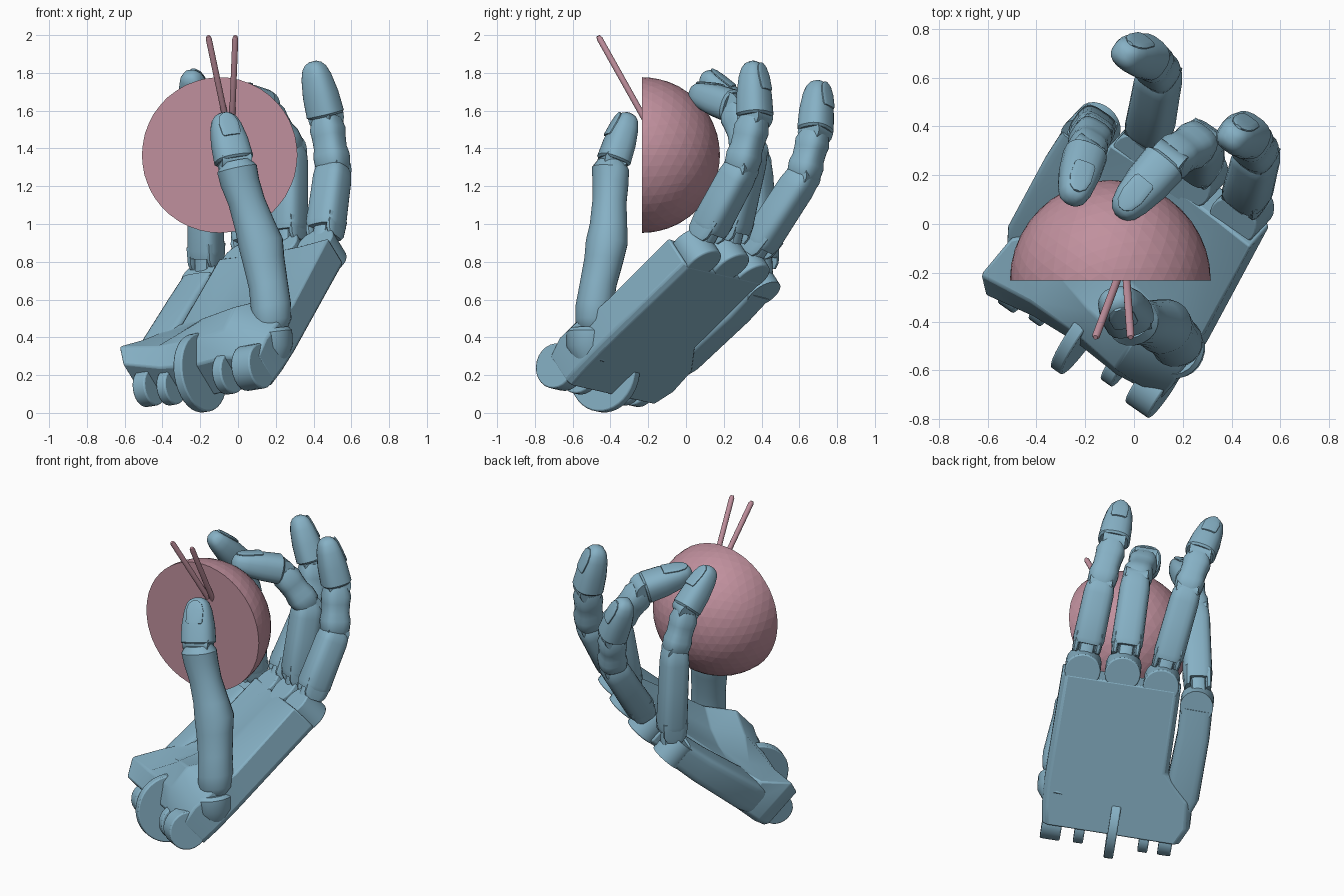
import bpy, bmesh
from math import cos, sin, pi, copysign
from mathutils import Vector as V

if "Cube" in bpy.data.objects:
    bpy.data.objects.remove(bpy.data.objects["Cube"])

def material(name, col):
    m = bpy.data.materials.new(name)
    m.diffuse_color = (*col, 1)
    m.use_nodes = True
    m.node_tree.nodes["Principled BSDF"].inputs["Base Color"].default_value = m.diffuse_color
    return m

BLUE = material("blue_plastic", (0.24, 0.44, 0.56))
PINK = material("pink_plastic", (0.53, 0.28, 0.34))

# Hand frame: U along the palm, W across to the little finger, N out of the palm
U = V((0.36, 0.67, 0.65)).normalized()
W = V((-0.82, 0.57, -0.13)).normalized()
N = U.cross(W).normalized()
K = V((0.45, 0.07, 0.88))

def P(a, b, c=0):
    return K + U * a + W * b + N * c

def finish(bm, name, mat, bevel=0, angle=0.6):
    bmesh.ops.recalc_face_normals(bm, faces=bm.faces)
    me = bpy.data.meshes.new(name)
    bm.to_mesh(me)
    bm.free()
    ob = bpy.data.objects.new(name, me)
    bpy.context.collection.objects.link(ob)
    me.materials.append(mat)
    if bevel:
        mod = ob.modifiers.new("soft_edges", 'BEVEL')
        mod.width, mod.segments = bevel, 2
    bpy.ops.object.select_all(action='DESELECT')
    bpy.context.view_layer.objects.active = ob
    ob.select_set(True)
    if angle:
        bpy.ops.object.shade_smooth_by_angle(angle=angle)
    return ob

def skin(bm, rings):
    n = len(rings[0])
    vs = [[bm.verts.new(p) for p in r] for r in rings]
    for r0, r1 in zip(vs, vs[1:]):
        for i in range(n):
            j = (i + 1) % n
            bm.faces.new((r0[i], r0[j], r1[j], r1[i]))
    bm.faces.new(vs[0])
    bm.faces.new(vs[-1])

def loft(bm, stations, side, boxy=1.0, n=20):
    """Stations are (centre, half width, half depth)."""
    ax = (stations[-1][0] - stations[0][0]).normalized()
    s = (side - ax * side.dot(ax)).normalized()
    d = ax.cross(s)
    ring = []
    for i in range(n):
        t = 2 * pi * (i + 0.5) / n
        ring.append((copysign(abs(cos(t)) ** boxy, cos(t)), copysign(abs(sin(t)) ** boxy, sin(t))))
    skin(bm, [[p + s * (w * x) + d * (h * y) for x, y in ring] for p, w, h in stations])
    return s, d

def shaped(bm, p, q, w, h, prof, side, boxy):
    return loft(bm, [(p.lerp(q, t), w * k, h * k) for t, k in prof], side, boxy)

def disc(bm, c, axis, r, half, n=24):
    side = U if abs(axis.dot(U)) < 0.8 else W
    loft(bm, [(c - axis * half, r, r), (c + axis * half, r, r)], side, 1, n)

def tip(bm, p, q, w, h, side):
    # fingertip with a nail set in its back
    prof = [(0, .88), (.04, 1), (.4, .95), (.72, .80), (.88, .64), (.96, .45), (1, .2)]
    s, d = shaped(bm, p, q, w, h, prof, side, .78)
    ax = (q - p).normalized()
    L = (q - p).length
    m = p.lerp(q, .68) - d * h * .76
    lean = (ax + d * .2).normalized()
    loft(bm, [(m + lean * L * t, w * k, h * .14 * (k + .3)) for t, k in
              ((-.24, .42), (-.2, .5), (.05, .52), (.2, .4), (.27, .15))], side, .8, 14)

# Four fingers: knuckle, two joints, tip
fingers = {
    "index_finger": (P(0, 0), (.505, .29, 1.29), (.465, .365, 1.57), (.395, .355, 1.86), .090),
    "middle_finger": (P(.02, .24), (.27, .34, 1.39), (.13, .255, 1.62), (-.065, .035, 1.70), .090),
    "ring_finger": (P(-.02, .48), (.105, .62, 1.25), (.06, .685, 1.49), (-.05, .70, 1.755), .088),
    "little_finger": (P(-.11, .71), (-.175, .365, 1.33), (-.20, .285, 1.58), (-.255, .095, 1.80), .083),
}
for name, (*pts, w) in fingers.items():
    k, a, b, t = [V(p) for p in pts]
    bm = bmesh.new()
    ax = (a - k).normalized()
    # hinge tongue and pins
    loft(bm, [(k, .045, .06), (k + ax * .14, .045, .06)], W, .5, 12)
    disc(bm, k + ax * .09, W, .035, w * .85, 16)
    for j in (a, b):
        disc(bm, j, W, w * .78, w * .75, 18)
    # two cheeks around the hinge
    for sgn in (-1, 1):
        c = k + ax * .05 + W * (w * .75 * sgn)
        loft(bm, [(c, .016, .05), (c + ax * .03, .02, .07), (c + ax * .12, .022, .08)], W, .6, 12)
    shaped(bm, k + ax * .10, a, w * 1.06, w * 1.02,
           [(0, .9), (.08, 1), (.55, .97), (.85, .96), (.97, .9), (1.06, .7)], W, .6)
    shaped(bm, a, b, w, w * .97,
           [(-.08, .7), (.05, .95), (.25, 1), (.4, .9), (.6, .92), (.75, .98), (.95, .8)], W, .7)
    tip(bm, b, t, w * 1.08, w * 1.0, W)
    finish(bm, name, BLUE)

# Thumb: ball-rooted limb and fingertip
bm = bmesh.new()
X = V((1, .25, 0))
limb = [(.185, -.495, .41, .05), (.185, -.495, .43, .08), (.18, -.49, .48, .105), (.175, -.485, .56, .108),
        (.16, -.465, .68, .105), (.135, -.435, .81, .112), (.12, -.42, .90, .120), (.09, -.41, .99, .108),
        (.045, -.405, 1.12, .098), (.01, -.40, 1.22, .104), (-.005, -.40, 1.29, .107), (-.015, -.395, 1.33, .08)]
loft(bm, [(V((x, y, z)), r, r * .92) for x, y, z, r in limb], X, .95, 20)
disc(bm, V((-.018, -.39, 1.34)), X.normalized(), .06, .08, 18)
tip(bm, V((-.02, -.385, 1.33)), V((-.082, -.30, 1.585)), .105, .087, X)
finish(bm, "thumb", BLUE)

# Palm: flat back with a raised heel, reaching the knuckles
sections = [
    (-1.03, -.09, .74, (.10, .13, .11, .13, .19)),
    (-.92, -.11, .79, (.13, .23, .19, .19, .23)),
    (-.76, -.12, .77, (.12, .25, .21, .13, .13)),
    (-.60, -.12, .61, (.09, .15, .10, .08, .08)),
    (-.07, -.12, .60, (.10, .08, .07, .07, .08)),
]
bm = bmesh.new()
rings = []
for a, b0, b1, top in sections:
    ring = [P(a, b0 + (b1 - b0) * i / 4, c) for i, c in enumerate(top)]
    rings.append(ring + [P(a, b1, -.07), P(a, b1 - .03, -.1), P(a, b0 + .03, -.1), P(a, b0, -.07)])
skin(bm, rings)
finish(bm, "palm", BLUE, .01)

# Rounded knuckle ends of the palm
bm = bmesh.new()
for i, off in enumerate((0, .02, -.02)):
    disc(bm, P(off - .035, .24 * i, -.013), N, .108, .085)
finish(bm, "knuckles", BLUE, .008)

# Separate little finger palm bone
bm = bmesh.new()
loft(bm, [(P(-.84, .70, .01), .08, .09), (P(-.74, .71, .01), .105, .1), (P(-.35, .72, -.005), .098, .09),
          (P(-.17, .71, -.005), .098, .085)], W, .35)
disc(bm, P(-.15, .71, -.01), N, .1, .075)
finish(bm, "little_finger_palm_bone", BLUE)

# Rim around the thumb socket
bm = bmesh.new()
c, ax = V((.165, -.505, .39)), V((-.15, .05, 1)).normalized()
loft(bm, [(c - ax * .12, .08, .08), (c - ax * .05, .12, .125), (c + ax * .03, .128, .132), (c + ax * .05, .11, .115)],
     X, 1, 24)
finish(bm, "thumb_socket", BLUE)

# Wrist hinge lugs
bm = bmesh.new()
disc(bm, V((-.20, -.43, .213)), W, .21, .028, 36)
for b, r, c, half in ((-.03, .12, .045, .06), (.14, .11, .03, .03), (.53, .095, 0, .03), (.66, .10, .02, .04)):
    disc(bm, P(-1.04, b, c), W, r, half)
finish(bm, "wrist_lugs", BLUE, .008)

# Half ball, flat side to the front
bm = bmesh.new()
bmesh.ops.create_icosphere(bm, subdivisions=4, radius=.412)
bmesh.ops.bisect_plane(bm, geom=bm.verts[:] + bm.edges[:] + bm.faces[:], dist=1e-5,
                       plane_co=(0, 0, 0), plane_no=(0, -1, 0), clear_outer=True)
bmesh.ops.holes_fill(bm, edges=[e for e in bm.edges if e.is_boundary])
bmesh.ops.translate(bm, verts=bm.verts, vec=(-.097, -.232, 1.365))
finish(bm, "half_ball", PINK, 0, 0)

# Two thin rods leaning forward out of the ball
for i, (x0, x1) in enumerate(((-.062, -.158), (-.032, -.014))):
    bm = bmesh.new()
    p, q = V((x0, -.21, 1.54)), V((x1, -.465, 1.995))
    shaped(bm, p, q, .016, .016, [(0, 1), (.97, 1), (1, .6)], V((1, 0, 0)), 1)
    finish(bm, f"rod_{i + 1}", PINK)
